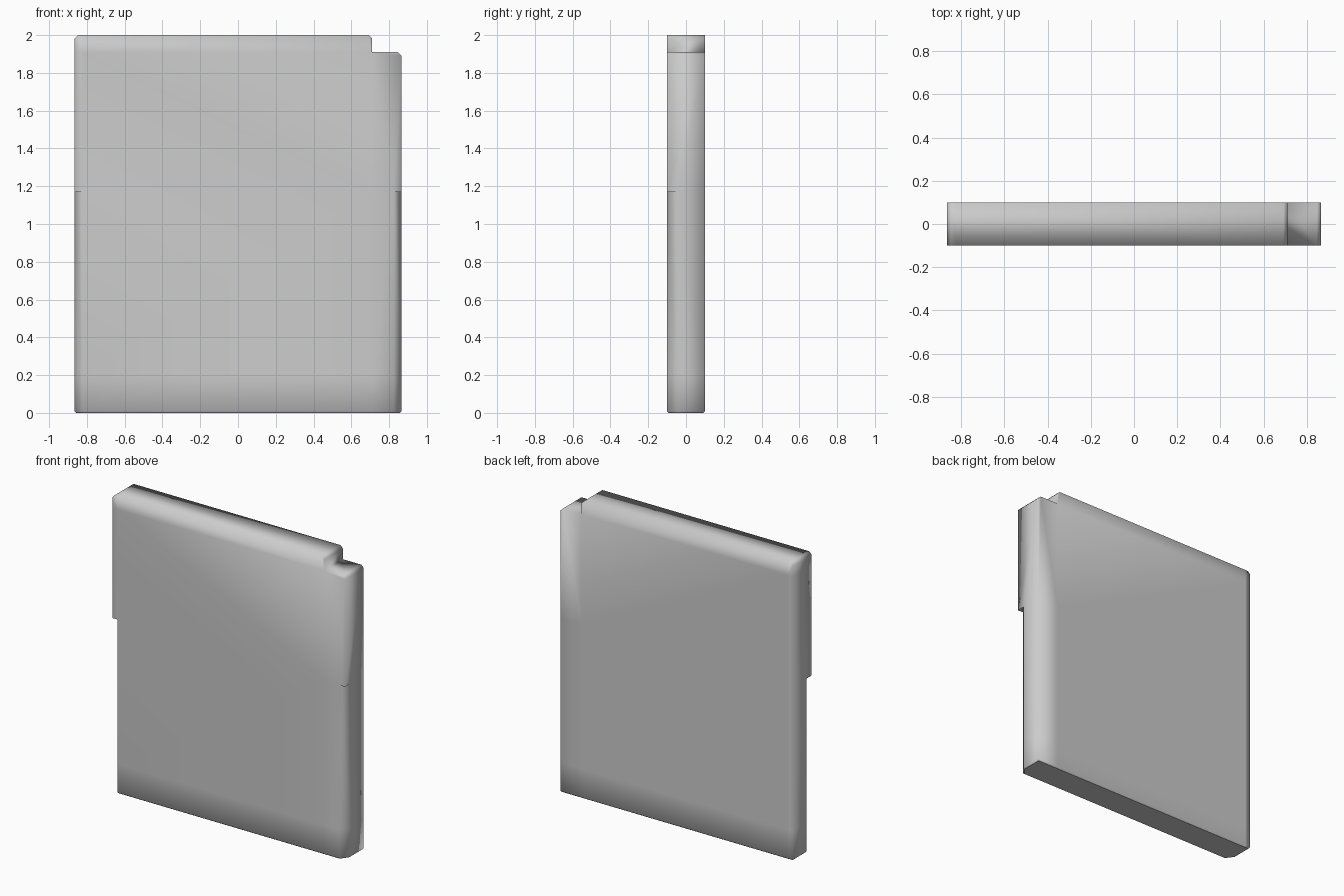
import bpy, bmesh

if "Cube" in bpy.data.objects:
    bpy.data.objects.remove(bpy.data.objects["Cube"])

HALF_W, HALF_T = 0.865, 0.1


def prism(name, points, axis, lo, hi):
    """Extrude a 2D outline along the y or z axis."""
    bm = bmesh.new()
    place = (lambda a, b, t: (a, t, b)) if axis == 'y' else (lambda a, b, t: (a, b, t))
    face = bm.faces.new([bm.verts.new(place(a, b, lo)) for a, b in points])
    ext = bmesh.ops.extrude_face_region(bm, geom=[face])
    shift = place(0, 0, hi - lo)
    bmesh.ops.translate(bm, vec=shift, verts=[v for v in ext['geom'] if isinstance(v, bmesh.types.BMVert)])
    bmesh.ops.recalc_face_normals(bm, faces=bm.faces)
    me = bpy.data.meshes.new(name)
    bm.to_mesh(me)
    bm.free()
    ob = bpy.data.objects.new(name, me)
    bpy.context.collection.objects.link(ob)
    return ob


# Slab outline with clipped top corners and the small notch at the top right
c = 0.018
outline = [(-HALF_W, 0), (HALF_W, 0), (HALF_W, 1.91 - c), (HALF_W - c, 1.91), (0.71, 1.91),
           (0.71, 2 - c), (0.71 - c, 2), (-HALF_W + c, 2), (-HALF_W, 2 - c)]
panel = prism("panel", outline, 'y', -HALF_T, HALF_T)
bpy.context.view_layer.objects.active = panel
panel.select_set(True)

# Chamfer on the lower front side edges, ending in a step
cx, cy, e = 0.04, 0.055, 0.1
for s in (-1, 1):
    k = e / cy
    wedge = [(s * (HALF_W - cx - cx * k), -HALF_T - e), (s * (HALF_W + cx * k), -HALF_T + cy + e),
             (s * (HALF_W + e), -HALF_T - e)]
    cutter = prism("chamfer_cutter", wedge, 'z', -0.1, 1.17)
    cutter.hide_render = True
    mod = panel.modifiers.new("chamfer", 'BOOLEAN')
    mod.operation, mod.solver, mod.object = 'DIFFERENCE', 'EXACT', cutter
    bpy.ops.object.modifier_apply(modifier=mod.name)
    bpy.data.objects.remove(cutter)

# Bevel the base and add support loops that hold the soft shading
bm = bmesh.new()
bm.from_mesh(panel.data)
base = [ed for ed in bm.edges if all(abs(v.co.z) < 1e-4 for v in ed.verts)]
bmesh.ops.bevel(bm, geom=base, offset=0.008, segments=1, affect='EDGES', profile=0.5)
for co, no in [((0, 0, 0.2), (0, 0, 1)), ((0, 0, 1.91), (0, 0, 1)), ((0, 0, 1.17), (0, 0, 1)),
               ((0.71, 0, 0), (1, 0, 0)), ((-0.825, 0, 0), (1, 0, 0))]:
    bmesh.ops.bisect_plane(bm, geom=bm.verts[:] + bm.edges[:] + bm.faces[:],
                           plane_co=co, plane_no=no, dist=1e-4)
bmesh.ops.remove_doubles(bm, verts=bm.verts, dist=1e-4)
bmesh.ops.recalc_face_normals(bm, faces=bm.faces)
for f in bm.faces:
    f.smooth = True
    if f.normal.z < -0.95:
        for ed in f.edges:
            if any(g.normal.z > -0.95 for g in ed.link_faces):
                ed.smooth = False
bm.to_mesh(panel.data)
bm.free()
